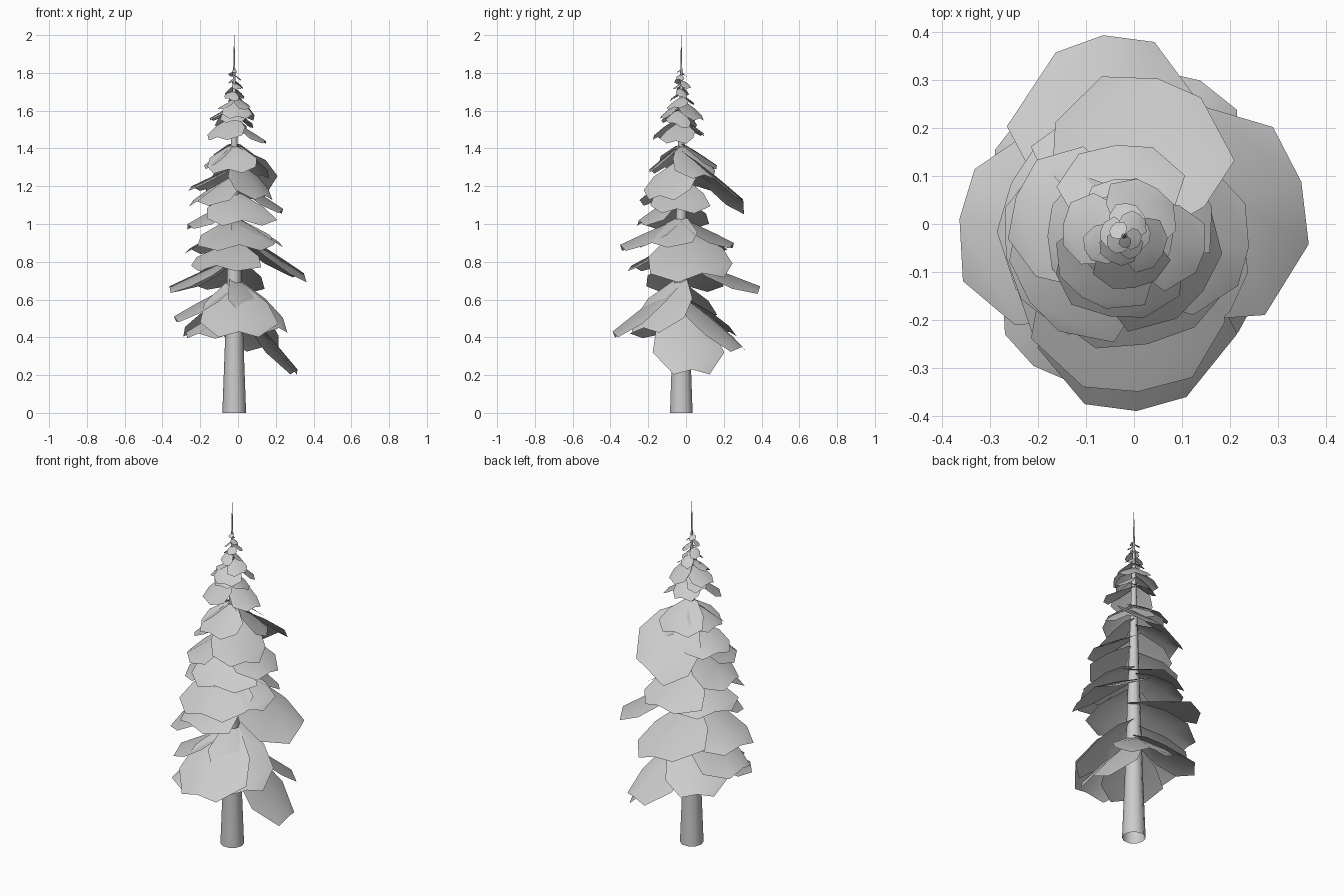
import bpy
import bmesh
import random
from math import cos, sin, radians, tau

random.seed(4)
if "Cube" in bpy.data.objects:
    bpy.data.objects.remove(bpy.data.objects["Cube"], do_unlink=True)

AXIS_X, AXIS_Y = -0.02, -0.025


def make_material(name, colour):
    material = bpy.data.materials.new(name)
    material.use_nodes = True
    material.diffuse_color = colour
    material.node_tree.nodes["Principled BSDF"].inputs["Base Color"].default_value = colour
    return material


grey = make_material("plain grey", (0.6, 0.6, 0.6, 1))


def finish(bm, name, angle):
    """Turn a bmesh into a grey object, smooth except at sharp edges."""
    mesh = bpy.data.meshes.new(name)
    bm.to_mesh(mesh)
    bm.free()
    mesh.materials.append(grey)
    obj = bpy.data.objects.new(name, mesh)
    bpy.context.collection.objects.link(obj)
    bpy.ops.object.select_all(action='DESELECT')
    obj.select_set(True)
    bpy.context.view_layer.objects.active = obj
    bpy.ops.object.shade_smooth_by_angle(angle=radians(angle))


def bridge_rows(bm, rows, closed=False):
    """Join neighbouring rows of vertices with quads."""
    for low, high in zip(rows, rows[1:]):
        count = len(low)
        for i in range(count if closed else count - 1):
            j = (i + 1) % count
            bm.faces.new((low[i], low[j], high[j], high[i]))


def build_trunk(sides=10):
    """Slender tapering trunk, open underneath, ending in a bare spike."""
    profile = [(0, 0.063), (0.4, 0.048), (1.4, 0.018), (1.8, 0.006), (2, 0.001)]
    bm = bmesh.new()
    rows = []
    for z, radius in profile:
        rows.append([bm.verts.new((AXIS_X + radius * cos(tau * i / sides),
                                   AXIS_Y + radius * sin(tau * i / sides), z))
                     for i in range(sides)])
    bridge_rows(bm, rows, closed=True)
    bm.faces.new(rows[-1])
    finish(bm, "trunk", 50)


# Bough outline: distance along the bough, share of its half width
OUTLINE = [(0, 0.25), (0.3, 0.85), (0.64, 1), (1, 0.56)]


def build_bough(name, azimuth, root_z, tip_z, length, half_width, roll=0):
    """Thin drooping fan with a raised middle rib and a blunt angular tip."""
    direction = radians(azimuth)
    bm = bmesh.new()
    rows = []
    for t, share in OUTLINE:
        row = []
        for side in (1, 0, -1):
            spread = side * half_width * share * random.uniform(0.9, 1.1)
            reach = length * (t - 0.06 * t * abs(side))
            z = root_z + (tip_z - root_z) * t ** 1.1
            z += roll * spread - 0.28 * abs(spread)
            row.append(bm.verts.new((
                AXIS_X + reach * cos(direction) - spread * sin(direction),
                AXIS_Y + reach * sin(direction) + spread * cos(direction), z)))
        rows.append(row)
    bridge_rows(bm, rows)
    bmesh.ops.recalc_face_normals(bm, faces=bm.faces)
    if sum(face.normal.z for face in bm.faces) < 0:
        bmesh.ops.reverse_faces(bm, faces=bm.faces)
    finish(bm, name, 40)


# Boughs: azimuth, root height, tip height, length, half width, optional roll
LOWER_BOUGHS = [
    (10, 0.6, 0.23, 0.34, 0.18),
    (64, 0.62, 0.35, 0.36, 0.16),
    (235, 0.56, 0.42, 0.33, 0.16),
    (130, 0.62, 0.43, 0.33, 0.17),
    (274, 0.7, 0.43, 0.365, 0.2),
    (183, 0.68, 0.51, 0.32, 0.19),
    (320, 0.72, 0.45, 0.31, 0.17),
    (174, 0.82, 0.67, 0.345, 0.21),
    (96, 0.82, 0.67, 0.42, 0.2, 0.1),
    (17, 0.97, 0.74, 0.385, 0.23, 0.1),
    (250, 0.91, 0.78, 0.28, 0.2),
]
UPPER_BOUGHS = [
    (155, 1, 0.87, 0.26, 0.18),
    (275, 1.03, 0.89, 0.325, 0.2),
    (325, 1.04, 0.9, 0.27, 0.17),
    (85, 1.03, 0.9, 0.28, 0.2),
    (190, 1.13, 1, 0.25, 0.17),
    (282, 1.17, 1.02, 0.23, 0.19),
    (355, 1.24, 1.08, 0.26, 0.16),
    (215, 1.26, 1.12, 0.24, 0.16),
    (78, 1.39, 1.13, 0.335, 0.19, -0.4),
    (160, 1.3, 1.2, 0.24, 0.15),
    (325, 1.34, 1.15, 0.2, 0.15),
    (40, 1.42, 1.26, 0.19, 0.13),
    (260, 1.42, 1.29, 0.17, 0.14),
    (95, 1.43, 1.31, 0.19, 0.13),
    (180, 1.42, 1.31, 0.16, 0.12),
]
CROWN_BOUGHS = [
    (235, 1.57, 1.46, 0.155, 0.11),
    (350, 1.54, 1.44, 0.17, 0.09),
    (100, 1.56, 1.48, 0.12, 0.08),
    (170, 1.63, 1.56, 0.13, 0.08),
    (55, 1.66, 1.56, 0.12, 0.08),
    (280, 1.66, 1.57, 0.11, 0.08),
]

build_trunk()
tiers = {"lower": LOWER_BOUGHS, "upper": UPPER_BOUGHS, "crown": CROWN_BOUGHS}
for label, boughs in tiers.items():
    for number, bough in enumerate(boughs, start=1):
        build_bough(f"{label}_bough_{number}", *bough)

# Small ragged sprigs winding up to the spike
SPRIGS = 16
for i in range(SPRIGS):
    height = i / (SPRIGS - 1)
    root = 1.6 + 0.22 * height
    length = (0.11 - 0.08 * height) * random.uniform(0.8, 1.1)
    drop = length * random.uniform(0.5, 0.9)
    build_bough(f"sprig_{i + 1}", i * 137.5 + random.uniform(-20, 20),
                root, root - drop, length, length * random.uniform(0.5, 0.7),
                random.uniform(-0.4, 0.4))
